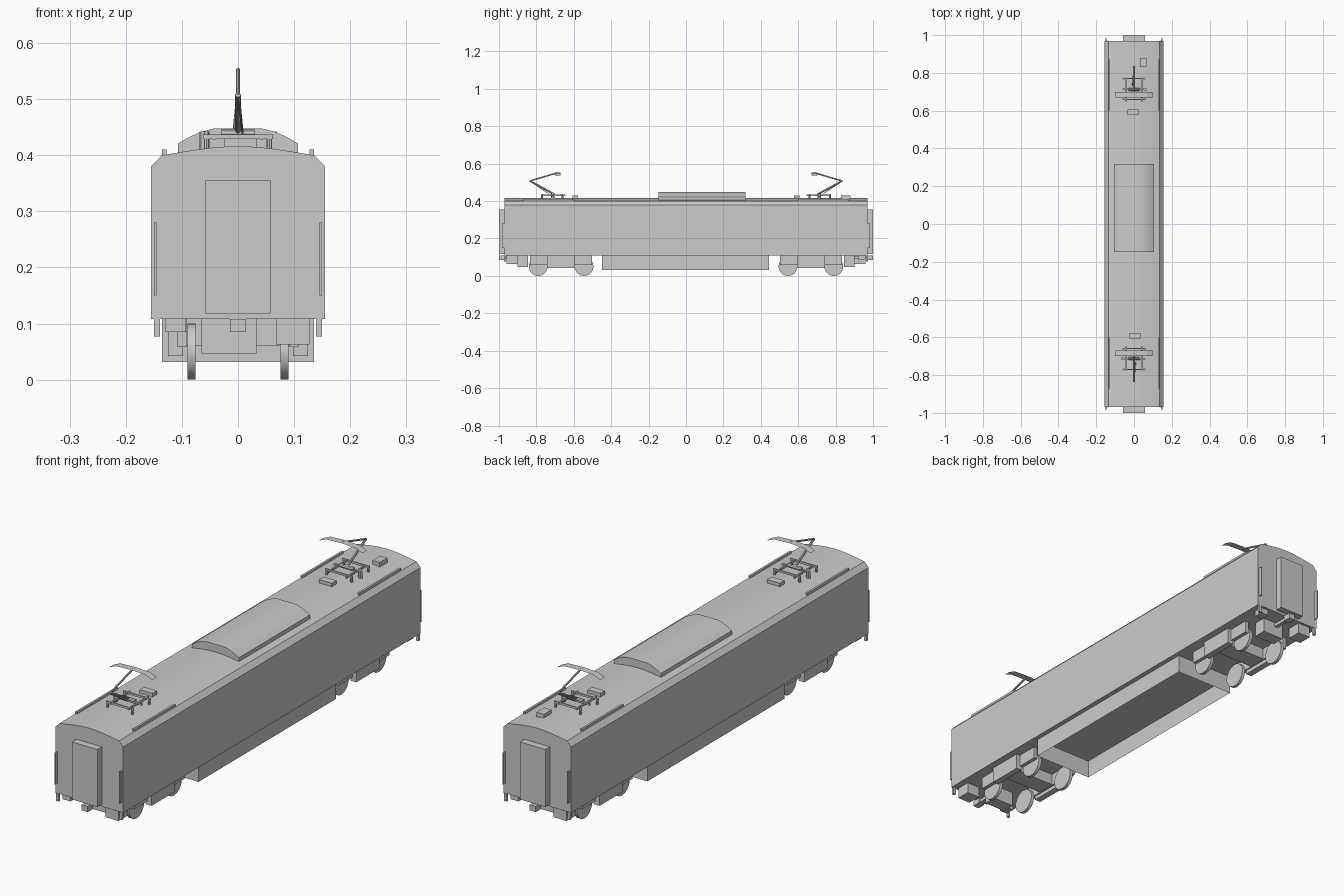
import bpy, math
from mathutils import Vector

if "Cube" in bpy.data.objects:
    bpy.data.objects.remove(bpy.data.objects["Cube"])


def mesh(name, verts, faces, smooth=False):
    me = bpy.data.meshes.new(name)
    me.from_pydata(verts, [], faces)
    ob = bpy.data.objects.new(name, me)
    bpy.context.collection.objects.link(ob)
    if smooth:
        shade(ob)
    return ob


def shade(ob):
    bpy.ops.object.select_all(action='DESELECT')
    bpy.context.view_layer.objects.active = ob
    ob.select_set(True)
    bpy.ops.object.shade_smooth_by_angle(angle=math.radians(20))


def box(name, x, y, z, s=1, open_bottom=False):
    """Box from ranges; s = -1 turns it half a turn about z."""
    x, y = sorted(s * v for v in x), sorted(s * v for v in y)
    verts = [(a, b, c) for c in z for b in y for a in x]
    faces = [(4, 5, 7, 6), (0, 1, 5, 4), (1, 3, 7, 5), (3, 2, 6, 7), (2, 0, 4, 6)]
    if not open_bottom:
        faces.append((0, 2, 3, 1))
    return mesh(name, verts, faces)


def extrude(name, profile, y0, y1):
    """Extrude a counter-clockwise x-z outline along y."""
    n = len(profile)
    verts = [(px, y, pz) for y in (y0, y1) for px, pz in profile]
    faces = [(i, (i + 1) % n, n + (i + 1) % n, n + i)[::-1] for i in range(n)]
    faces += [tuple(range(n)), tuple(reversed(range(n, 2 * n)))]
    return mesh(name, verts, faces, True)


def rod(name, p, q, r, sides=8):
    p, q = Vector(p), Vector(q)
    bpy.ops.mesh.primitive_cylinder_add(vertices=sides, radius=r, depth=(q - p).length,
                                        location=(p + q) / 2)
    ob = bpy.context.object
    ob.name = name
    ob.rotation_euler = (q - p).to_track_quat('Z', 'Y').to_euler()
    return ob


def mirrored(right):
    """Close a right-hand outline (bottom to top) with its left half."""
    return right + [(-x, z) for x, z in reversed(right) if x > 0]


# Car body and curved roof
extrude("car_body", mirrored([(.155, .108), (.155, .38), (.136, .40), (.10, .406),
                              (.06, .412), (.03, .415), (0, .416)]), -.97, .97)

# Roof equipment hood
extrude("roof_hood", mirrored([(.107, .402), (.107, .421), (.088, .432), (.066, .442),
                               (.042, .448)]), -.147, .317)

# Underfloor skirt, open below
box("underfloor_skirt", (-.135, .135), (-.45, .445), (.032, .108), open_bottom=True)

# Single box near the rear pantograph
box("rear_roof_box", (.033, .066), (.83, .88), (.408, .43))


def bogie(s):
    cy = -.668
    for side in (-1, 1):
        for wy in (-.79, -.545):
            w = rod("wheel", (side * .076, s * wy, .05), (side * .090, s * wy, .05), .05, 32)
            shade(w)
        x = sorted((side * .092, side * .108))
        box("bogie_side_frame", x, (cy - .165, cy + .165), (.058, .108), s)
        x = sorted((side * .098, side * .125))
        box("bogie_spring_box", x, (cy - .075, cy + .075), (.042, .108), s)
    box("bogie_crossbeam", (-.092, .092), (cy - .04, cy + .04), (.06, .108), s)


def end_fittings(s):
    # Gangway, coupler and underfloor boxes
    box("gangway", (-.058, .058), (-1, -.97), (.118, .355), s)
    box("coupler_head", (-.014, .014), (-1, -.965), (.085, .108), s)
    box("coupler_bar", (-.008, .008), (-.965, -.89), (.09, .104), s)
    box("large_end_box", (.068, .127), (-.96, -.90), (.063, .108), s)
    box("small_end_box", (-.129, -.093), (-.96, -.92), (.085, .108), s)
    box("center_end_box", (-.065, .033), (-.90, -.845), (.047, .108), s)
    for side in (-1, 1):
        box("corner_handrail", sorted((side * .145, side * .150)), (-.984, -.97), (.15, .28), s)
        box("corner_step", sorted((side * .139, side * .150)), (-.972, -.962), (.077, .108), s)
        # Walkway strip along the roof edge
        box("roof_edge_strip", sorted((side * .127, side * .135)), (-.87, -.60), (.398, .410), s)


def pantograph(s):
    def bar(name, p, q, r):
        rod(name, (s * p[0], s * p[1], p[2]), (s * q[0], s * q[1], q[2]), r)

    # Base frame on insulators
    for x in (-.042, .042):
        box("pantograph_base_rail", (x - .003, x + .003), (-.775, -.645), (.428, .436), s)
    for y in (-.77, -.715, -.66):
        box("pantograph_base_crossbar", (-.062, .062), (y - .003, y + .003), (.429, .437), s)
    for x in (-.056, .056):
        for y in (-.77, -.66):
            bar("roof_insulator", (x, y, .405), (x, y, .43), .005)
    bar("side_insulator", (-.06, -.712, .408), (-.06, -.712, .442), .009)
    # Folding arm
    bar("arm_pivot", (-.03, -.712, .438), (.03, -.712, .438), .008)
    bar("lower_arm", (0, -.71, .44), (0, -.835, .508), .005)
    bar("upper_arm", (0, -.835, .508), (0, -.685, .552), .004)
    bar("control_rod", (.008, -.735, .44), (.002, -.825, .500), .002)
    # Thin bent collector sheet
    prof = [(-.098, .538), (-.068, .551), (0, .554), (.068, .551), (.098, .538)]
    verts = [(s * x, s * y, z) for y in (-.70, -.67) for x, z in prof]
    mesh("collector_head", verts, [(i, i + 1, i + 6, i + 5) for i in range(4)])
    # Control box behind the base
    box("pantograph_box", (-.024, .034), (-.607, -.577), (.408, .430), s)


for s in (1, -1):
    bogie(s)
    end_fittings(s)
    pantograph(s)
